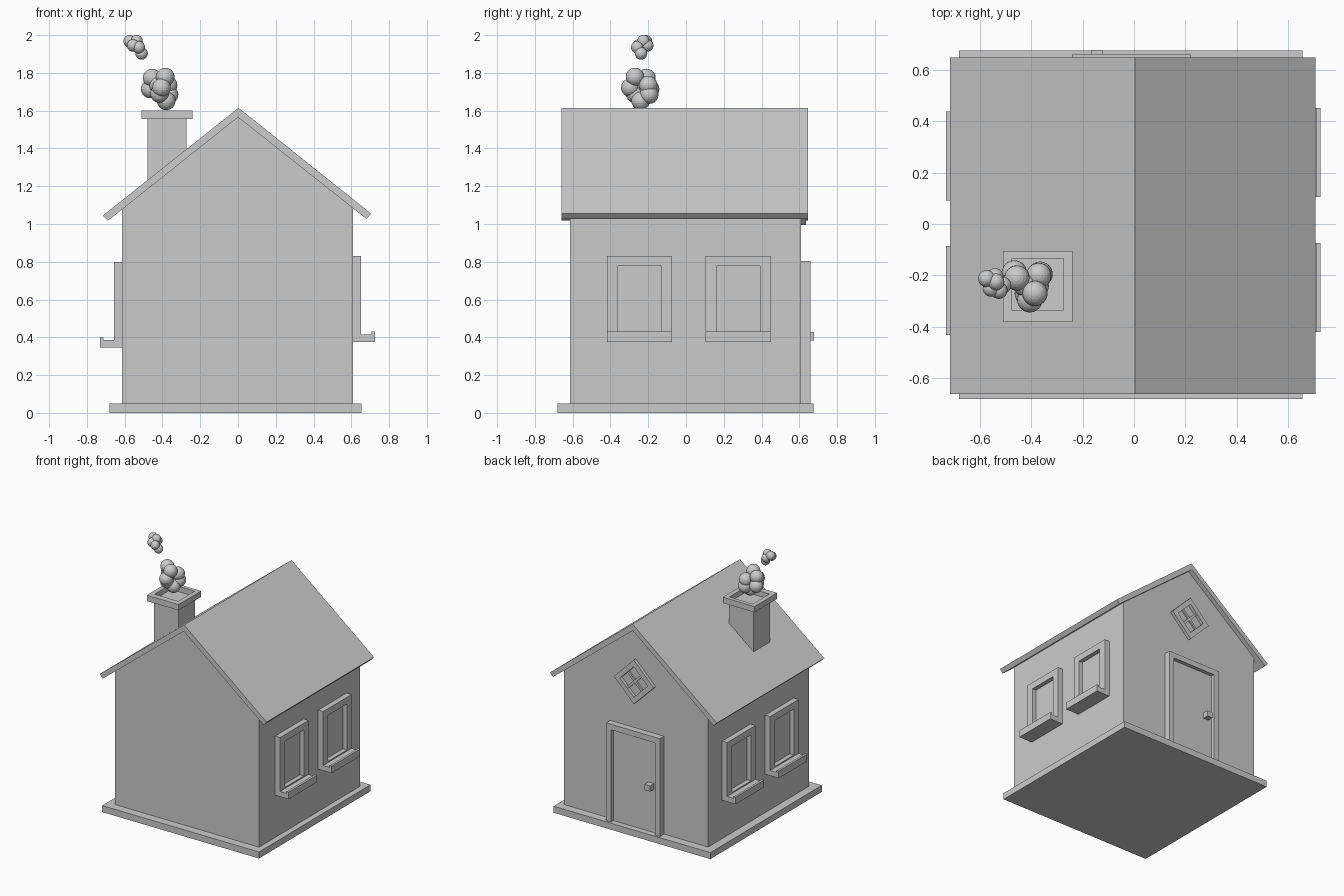
import bpy, bmesh, math
from mathutils import Vector, Matrix

if "Cube" in bpy.data.objects:
    bpy.data.objects.remove(bpy.data.objects["Cube"])


def finish(name, bm):
    bmesh.ops.recalc_face_normals(bm, faces=bm.faces)
    me = bpy.data.meshes.new(name)
    bm.to_mesh(me)
    bm.free()
    ob = bpy.data.objects.new(name, me)
    bpy.context.collection.objects.link(ob)
    return ob


def box(name, x0, x1, y0, y1, z0, z1):
    bm = bmesh.new()
    bmesh.ops.create_cube(bm, size=1)
    bmesh.ops.scale(bm, vec=(x1 - x0, y1 - y0, z1 - z0), verts=bm.verts)
    bmesh.ops.translate(bm, vec=((x0 + x1) / 2, (y0 + y1) / 2, (z0 + z1) / 2), verts=bm.verts)
    return finish(name, bm)


def extrude_xz(name, pts, y0, y1):
    """Closed x-z profile extruded along y."""
    bm = bmesh.new()
    f = bm.faces.new([bm.verts.new((x, y0, z)) for x, z in pts])
    r = bmesh.ops.extrude_face_region(bm, geom=[f])
    bmesh.ops.translate(bm, vec=(0, y1 - y0, 0),
                        verts=[v for v in r["geom"] if isinstance(v, bmesh.types.BMVert)])
    return finish(name, bm)


def frame(name, outer, inner, depth, matrix):
    """Rectangular ring in local u-v, thickness along local w."""
    def corners(r, w):
        return [(r[0], r[2], w), (r[1], r[2], w), (r[1], r[3], w), (r[0], r[3], w)]
    bm = bmesh.new()
    loops = [[bm.verts.new(matrix @ Vector(p)) for p in corners(r, w)]
             for r, w in ((outer, 0), (outer, depth), (inner, depth), (inner, 0))]
    for k in range(4):
        a, b = loops[k], loops[(k + 1) % 4]
        for i in range(4):
            j = (i + 1) % 4
            bm.faces.new((a[i], a[j], b[j], b[i]))
    return finish(name, bm)


# base and gabled walls
box("base", -0.68, 0.655, -0.68, 0.675, 0, 0.05)
extrude_xz("walls", [(-0.615, 0.05), (0.61, 0.05), (0.61, 1.085), (0, 1.565), (-0.615, 1.085)],
           -0.615, 0.61)

# roof slabs
extrude_xz("roof", [(0.003, 1.615), (0.705, 1.055), (0.68, 1.027), (0, 1.565),
                    (-0.688, 1.018), (-0.715, 1.045)], -0.66, 0.647)

# chimney with open cap
box("chimney", -0.48, -0.272, -0.335, -0.135, 1.15, 1.56)
frame("chimney_cap", (-0.51, -0.24, -0.38, -0.105), (-0.475, -0.275, -0.335, -0.135),
      0.045, Matrix.Translation((0, 0, 1.555)))

# side windows: frame, pane and lipped sill
for side, wall, dz, dy, label in ((1, 0.61, 0, 0, "right"), (-1, 0.615, -0.03, -0.012, "left")):
    m = Matrix(((0, 0, side, side * wall), (1, 0, 0, 0), (0, 1, 0, 0), (0, 0, 0, 1)))
    for n, yc in enumerate((-0.246, 0.277)):
        yc += dy
        tag = f"{label}_{n + 1}"
        frame("window_frame_" + tag, (yc - 0.173, yc + 0.173, 0.378 + dz, 0.83 + dz),
              (yc - 0.116, yc + 0.116, 0.425 + dz, 0.778 + dz), 0.042, m)
        xs = sorted((side * (wall - 0.01), side * (wall + 0.008)))
        box("window_pane_" + tag, *xs, yc - 0.12, yc + 0.12, 0.42 + dz, 0.78 + dz)
        prof = [(0, 0.375), (0.115, 0.375), (0.115, 0.43), (0.098, 0.43), (0.098, 0.415), (0, 0.415)]
        extrude_xz("window_sill_" + tag, [(side * (wall + a), b + dz) for a, b in prof],
                   yc - 0.173, yc + 0.173)

# back door: surround, leaf and handle
extrude_xz("door_surround", [(-0.24, 0.05), (-0.24, 0.803), (0.22, 0.803), (0.22, 0.05),
                             (0.178, 0.05), (0.178, 0.76), (-0.198, 0.76), (-0.198, 0.05)],
           0.605, 0.66)
box("door", -0.198, 0.178, 0.6, 0.63, 0.05, 0.76)
box("door_handle", -0.168, -0.122, 0.62, 0.677, 0.383, 0.427)

# diamond attic window in the back gable
centre = Matrix.Translation((0, 0.608, 1.165))
m = centre @ Matrix.Rotation(math.pi / 4, 4, 'Y') @ Matrix(
    ((1, 0, 0, 0), (0, 0, 1, 0), (0, 1, 0, 0), (0, 0, 0, 1)))
s = 0.12
frame("attic_window_frame", (-s, s, -s, s), (-0.083, 0.083, -0.083, 0.083), 0.027, m)
for name, w, h in (("attic_bar_a", 0.009, 0.085), ("attic_bar_b", 0.085, 0.009)):
    ob = box(name, -w, w, -0.005, 0.014, -h, h)
    ob.data.transform(centre @ Matrix.Rotation(math.pi / 4, 4, 'Y'))

# smoke puffs
puffs = {
    "smoke_lower": (0.049, [(-.455, -.21, 1.773), (-.385, -.27, 1.778), (-.405, -.295, 1.722),
                            (-.465, -.19, 1.715), (-.365, -.195, 1.685), (-.415, -.27, 1.69),
                            (-.38, -.24, 1.652), (-.37, -.2, 1.735), (-.42, -.235, 1.735)]),
    "smoke_upper": (0.033, [(-.573, -.212, 1.967), (-.54, -.205, 1.945), (-.537, -.225, 1.968),
                            (-.555, -.25, 1.945), (-.525, -.258, 1.935), (-.51, -.238, 1.903)])}
for name, (r, pts) in puffs.items():
    bm = bmesh.new()
    for p in pts:
        bmesh.ops.create_uvsphere(bm, u_segments=24, v_segments=12, radius=r,
                                  matrix=Matrix.Translation(p))
    finish(name, bm)
